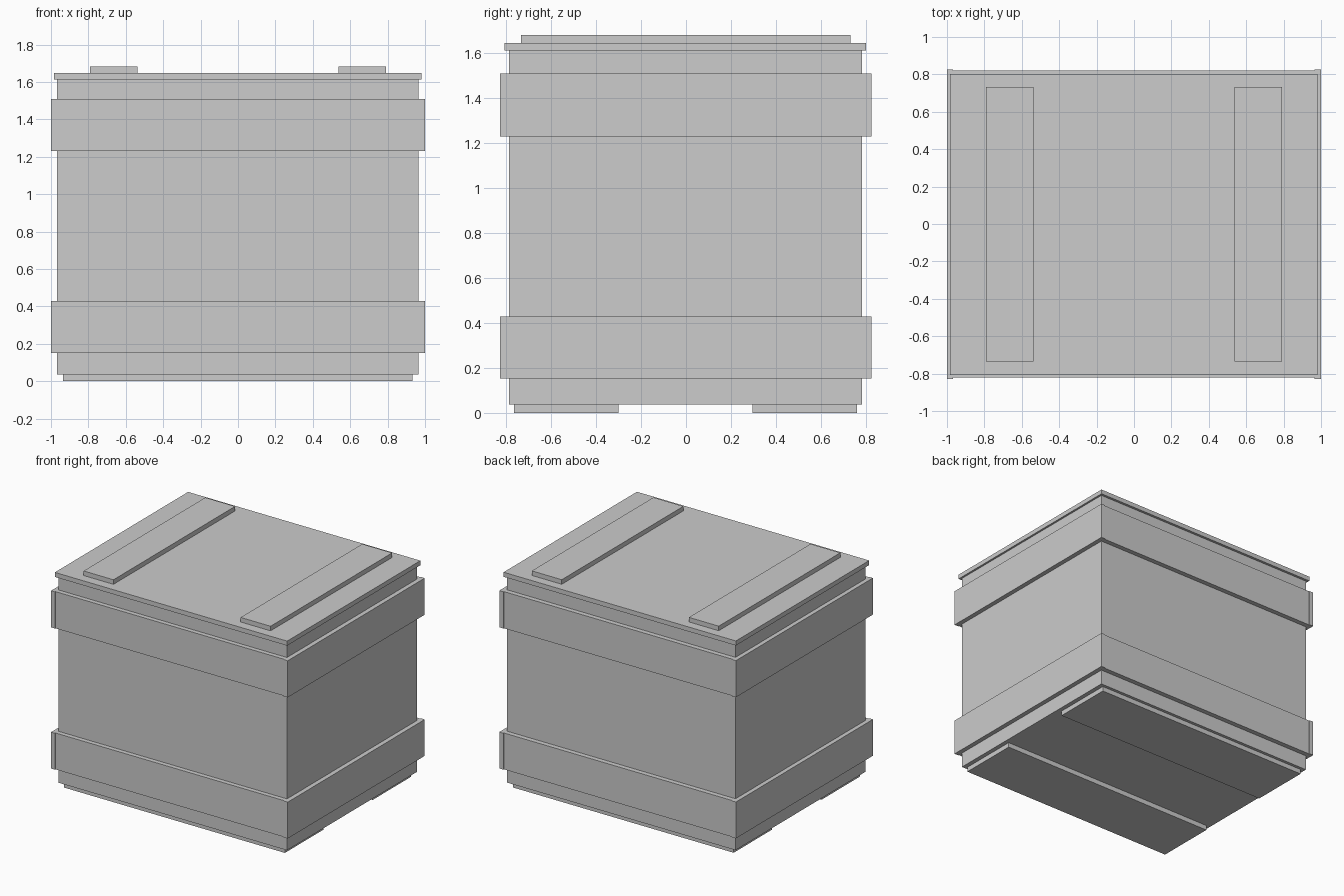
import bpy

if "Cube" in bpy.data.objects:
    bpy.data.objects.remove(bpy.data.objects["Cube"])

# one plain grey for the whole crate
grey = bpy.data.materials.new("plain grey")
grey.diffuse_color = (0.604, 0.604, 0.604, 1.0)
grey.use_nodes = True
grey.node_tree.nodes["Principled BSDF"].inputs["Base Color"].default_value = grey.diffuse_color


def box(name, x0, x1, y0, y1, z0, z1):
    """Axis-aligned box between the given limits."""
    bpy.ops.mesh.primitive_cube_add(
        size=1, location=((x0 + x1) / 2, (y0 + y1) / 2, (z0 + z1) / 2))
    ob = bpy.context.object
    ob.name = name
    ob.scale = (x1 - x0, y1 - y0, z1 - z0)
    bpy.ops.object.transform_apply(location=False, rotation=False, scale=True)
    ob.data.materials.append(grey)
    return ob


# crate body and lid
box("crate_body", -0.967, 0.965, -0.787, 0.783, 0.037, 1.612)
box("lid", -0.983, 0.98, -0.807, 0.802, 1.612, 1.647)

# two slats across the lid
box("lid_slat_left", -0.79, -0.538, -0.735, 0.733, 1.647, 1.682)
box("lid_slat_right", 0.537, 0.79, -0.735, 0.733, 1.647, 1.682)

# two skids under the crate
box("skid_front", -0.935, 0.932, -0.765, -0.30, 0.0, 0.037)
box("skid_back", -0.935, 0.932, 0.295, 0.76, 0.0, 0.037)

# two bands of boards round the crate; side boards cover the ends
for label, z0, z1 in (("lower", 0.152, 0.43), ("upper", 1.23, 1.51)):
    box(label + "_board_front", -0.967, 0.965, -0.822, -0.787, z0, z1)
    box(label + "_board_back", -0.967, 0.965, 0.783, 0.82, z0, z1)
    box(label + "_board_left", -1.0, -0.967, -0.828, 0.826, z0, z1)
    box(label + "_board_right", 0.965, 1.0, -0.828, 0.826, z0, z1)
